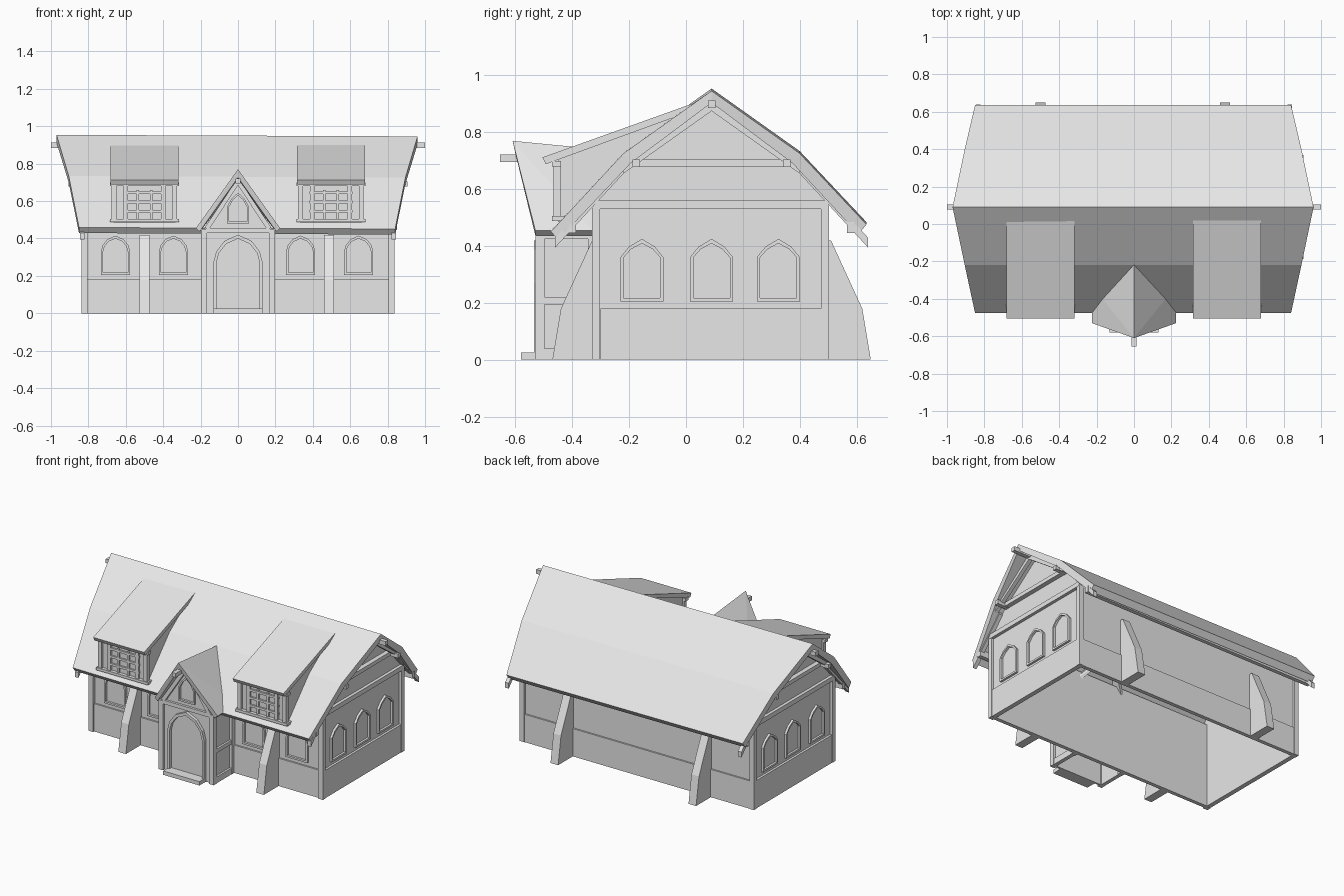
import bpy, bmesh
from mathutils import Vector

old = bpy.data.objects.get("Cube")
if old:
    bpy.data.objects.remove(old, do_unlink=True)

grey = bpy.data.materials.new("plain_grey")
grey.use_nodes = True
grey.diffuse_color = (0.8, 0.8, 0.8, 1)
grey.node_tree.nodes["Principled BSDF"].inputs["Base Color"].default_value = (0.8, 0.8, 0.8, 1)

MID = 0.09              # y of the ridge
WALL_X, FRONT_Y = 0.82, -0.31


def finish(name, bm):
    bmesh.ops.recalc_face_normals(bm, faces=bm.faces)
    mesh = bpy.data.meshes.new(name)
    bm.to_mesh(mesh)
    bm.free()
    mesh.materials.append(grey)
    ob = bpy.data.objects.new(name, mesh)
    bpy.context.collection.objects.link(ob)
    return ob


def hull(name, pts):
    """Convex solid around the points, with flat faces merged."""
    bm = bmesh.new()
    for p in pts:
        bm.verts.new(p)
    bmesh.ops.convex_hull(bm, input=bm.verts)
    bmesh.ops.dissolve_limit(bm, angle_limit=0.002, verts=bm.verts, edges=bm.edges)
    return finish(name, bm)


def box(name, x0, x1, y0, y1, z0, z1):
    return hull(name, [(x, y, z) for x in (x0, x1) for y in (y0, y1) for z in (z0, z1)])


# Facade mappings: u along the wall, v up, d outward
def front_at(y):
    return lambda u, v, d: Vector((u, y - d, v))


def gable_at(side):
    return lambda u, v, d: Vector((side * (WALL_X + d), MID + u, v))


def plate(name, face, pts, d0, d1):
    return hull(name, [face(u, v, d) for u, v in pts for d in (d0, d1)])


def rect(u0, u1, v0, v1):
    return [(u0, v0), (u1, v0), (u1, v1), (u0, v1)]


def arch(c, w, z0, zs, top, curve):
    right = [(c + w * a, zs + (top - zs) * b) for a, b in curve]
    left = [(c - w * a, zs + (top - zs) * b) for a, b in reversed(curve)]
    return [(c - w, z0), (c + w, z0)] + right + [(c, top)] + left


def arch_frame(name, face, c, w, z0, zs, top, curve, rim=0.012, depth=0.014):
    """Pointed arch surround standing proud of the wall."""
    loops = [arch(c, w, z0, zs, top, curve),
             arch(c, w - rim, z0 + rim, zs, top - rim * 1.3, curve)]
    bm = bmesh.new()
    o, i = loops
    rings = [[bm.verts.new(face(u, v, d)) for u, v in loop]
             for loop, d in ((o, 0), (o, depth), (i, depth), (i, 0))]
    n = len(o)
    for k in range(4):
        a, b = rings[k], rings[(k + 1) % 4]
        for j in range(n):
            bm.faces.new((a[j], a[(j + 1) % n], b[(j + 1) % n], b[j]))
    finish(name, bm)


ROUND = [(1, 0), (0.88, 0.4), (0.55, 0.78)]
POINTED = [(1, 0), (0.6, 0.58)]

# Front and back walls with plinths, open underneath
front = front_at(FRONT_Y)
box("front_wall", -WALL_X, WALL_X, -0.31, -0.295, 0, 0.55)
box("back_wall", -WALL_X, WALL_X, 0.475, 0.49, 0, 0.55)
box("front_plinth", -WALL_X, WALL_X, -0.32, -0.30, 0, 0.18)
box("back_plinth", -WALL_X, WALL_X, 0.48, 0.50, 0, 0.18)
for c in (-0.655, -0.345, 0.335, 0.645):
    arch_frame("front_window_frame", front, c, 0.078, 0.205, 0.33, 0.415, ROUND)

# Gable ends
SLOPE = [(0, 0.95), (0.31, 0.73), (0.55, 0.47)]
for side in (-1, 1):
    face = gable_at(side)
    plate("gable_wall", face, [(-0.4, 0), (0.4, 0), (0.41, 0.57), (0.3, 0.69),
                               (0, 0.91), (-0.3, 0.69), (-0.41, 0.57)], -0.015, 0)
    plate("gable_plinth", face, rect(-0.39, 0.41, 0, 0.18), 0, 0.015)
    plate("gable_beam", face, rect(-0.41, 0.41, 0.53, 0.56), 0, 0.02)
    plate("gable_tie_beam", face, rect(-0.27, 0.27, 0.68, 0.705), 0, 0.03)
    for u in (-0.405, 0.4):
        plate("corner_post", face, rect(u - 0.015, u + 0.013, 0, 0.56), -0.015, 0.018)
    for c in (-0.245, 0, 0.235):
        arch_frame("gable_window_frame", face, c, 0.076, 0.205, 0.36, 0.425, POINTED)
    for s in (-1, 1):
        for (u0, v0), (u1, v1), d in zip(SLOPE, SLOPE[1:], (0.035, 0.0)):
            plate("gable_rafter", face, [(s * u0, v0 - 0.04), (s * u1, v1 - 0.04),
                  (s * u1, v1 - 0.075), (s * u0, v0 - 0.075)], d, d + 0.025)

# Purlins poking out of the gables
box("ridge_beam", -1, 1, MID - 0.013, MID + 0.013, 0.885, 0.912)
for s in (-1, 1):
    y = MID + s * 0.265
    box("side_purlin", -0.905, 0.905, y - 0.013, y + 0.013, 0.678, 0.705)
    y = MID + s * 0.49
    box("eave_purlin", -0.85, 0.85, y - 0.013, y + 0.013, 0.445, 0.485)

# Main roof: a bent slab, longer along the ridge than at the eaves
top = [(-0.565, 0.455, 0.845), (-0.31, 0.73, 0.9), (0, 0.95, 0.965),
       (0.31, 0.73, 0.9), (0.545, 0.48, 0.845)]
drop = [(0.025, -0.03), (0.025, -0.035), (0, -0.042), (-0.025, -0.035), (-0.028, -0.035)]
bm = bmesh.new()
ends = []
for side in (-1, 1):
    upper = [bm.verts.new((side * x - 0.005, MID + y, z - side * 0.004)) for y, z, x in top]
    lower = [bm.verts.new((side * x - 0.005, MID + y + a, z + b - side * 0.004))
             for (y, z, x), (a, b) in zip(top, drop)]
    for k in range(4):
        bm.faces.new((upper[k], upper[k + 1], lower[k + 1], lower[k]))
    ends.append(upper + lower[::-1])
for k in range(10):
    m = (k + 1) % 10
    bm.faces.new((ends[0][k], ends[0][m], ends[1][m], ends[1][k]))
finish("main_roof", bm)

# Buttresses on front and back
for x in (-0.5, 0.487):
    for s, wall in ((-1, -0.32), (1, 0.50)):
        prof = [(-0.015, 0), (0.15, 0), (0.12, 0.18), (0.01, 0.42), (-0.015, 0.42)]
        hull("buttress", [(x + e, wall + s * a, z) for a, z in prof for e in (-0.027, 0.027)])

# Porch walls, posts and rails
porch = front_at(-0.515)
plate("porch_front_wall", porch, rect(-0.18, 0.18, 0, 0.45), -0.012, 0)
plate("porch_gable_wall", porch, [(-0.18, 0.45), (0.18, 0.45), (0, 0.715)], -0.012, 0)
plate("porch_front_beam", porch, rect(-0.17, 0.17, 0.43, 0.455), 0, 0.015)
arch_frame("door_frame", porch, 0, 0.132, 0, 0.27, 0.42, ROUND, 0.016, 0.02)
arch_frame("porch_window_frame", porch, 0, 0.058, 0.48, 0.57, 0.645, POINTED, 0.011)
box("door_step", -0.13, 0.13, -0.58, -0.51, 0, 0.025)
box("porch_ridge_beam", -0.013, 0.013, -0.655, -0.4, 0.695, 0.722)
for s in (-1, 1):
    def side_box(name, x0, x1, y0, y1, z0, z1):
        box(name, s * x0, s * x1, y0, y1, z0, z1)
    side_box("porch_side_wall", 0.17, 0.182, -0.51, -0.3, 0, 0.45)
    side_box("porch_front_post", 0.165, 0.197, -0.53, -0.498, 0, 0.45)
    side_box("porch_back_post", 0.165, 0.197, -0.345, -0.31, 0, 0.45)
    for z0, z1 in ((0, 0.04), (0.195, 0.22), (0.425, 0.45)):
        side_box("porch_side_rail", 0.175, 0.195, -0.5, -0.33, z0, z1)
    plate("porch_rafter", porch, [(0, 0.725), (s * 0.18, 0.455), (s * 0.15, 0.455),
                                  (0, 0.685)], 0, 0.02)
    # Porch roof leans forward at the ridge
    hull("porch_roof", [(0, -0.61, 0.77), (0, -0.6, 0.725), (0, -0.2, 0.73), (0, -0.2, 0.69),
                        (s * 0.225, -0.53, 0.455), (s * 0.205, -0.53, 0.437),
                        (s * 0.225, -0.33, 0.455), (s * 0.205, -0.33, 0.437)])

# Dormers
for c in (-0.5, 0.497):
    hull("dormer_body", [(c + e, y, z) for e in (-0.165, 0.165) for y, z in
         ((-0.45, 0.485), (-0.45, 0.71), (0, 0.87), (-0.2, 0.7))])
    hull("dormer_roof", [(c + e, y, z) for e in (-0.182, 0.182) for y, z in
         ((-0.505, 0.712), (-0.493, 0.688), (0.02, 0.9), (0.02, 0.875))])
    box("dormer_sill", c - 0.185, c + 0.185, -0.472, -0.42, 0.488, 0.505)
    box("dormer_head", c - 0.185, c + 0.185, -0.472, -0.44, 0.68, 0.7)
    for s in (-1, 1):
        x = c + s * 0.162
        box("dormer_post", x - 0.013, x + 0.013, -0.467, -0.44, 0.5, 0.69)
        x = c + s * 0.1
        box("dormer_window_post", x - 0.012, x + 0.012, -0.464, -0.445, 0.5, 0.685)
        x = c + s * 0.036
        box("dormer_mullion", x - 0.007, x + 0.007, -0.46, -0.445, 0.505, 0.66)
    for z in (0.545, 0.595, 0.645):
        box("dormer_window_bar", c - 0.115, c + 0.115, -0.461, -0.445, z - 0.007, z + 0.007)
